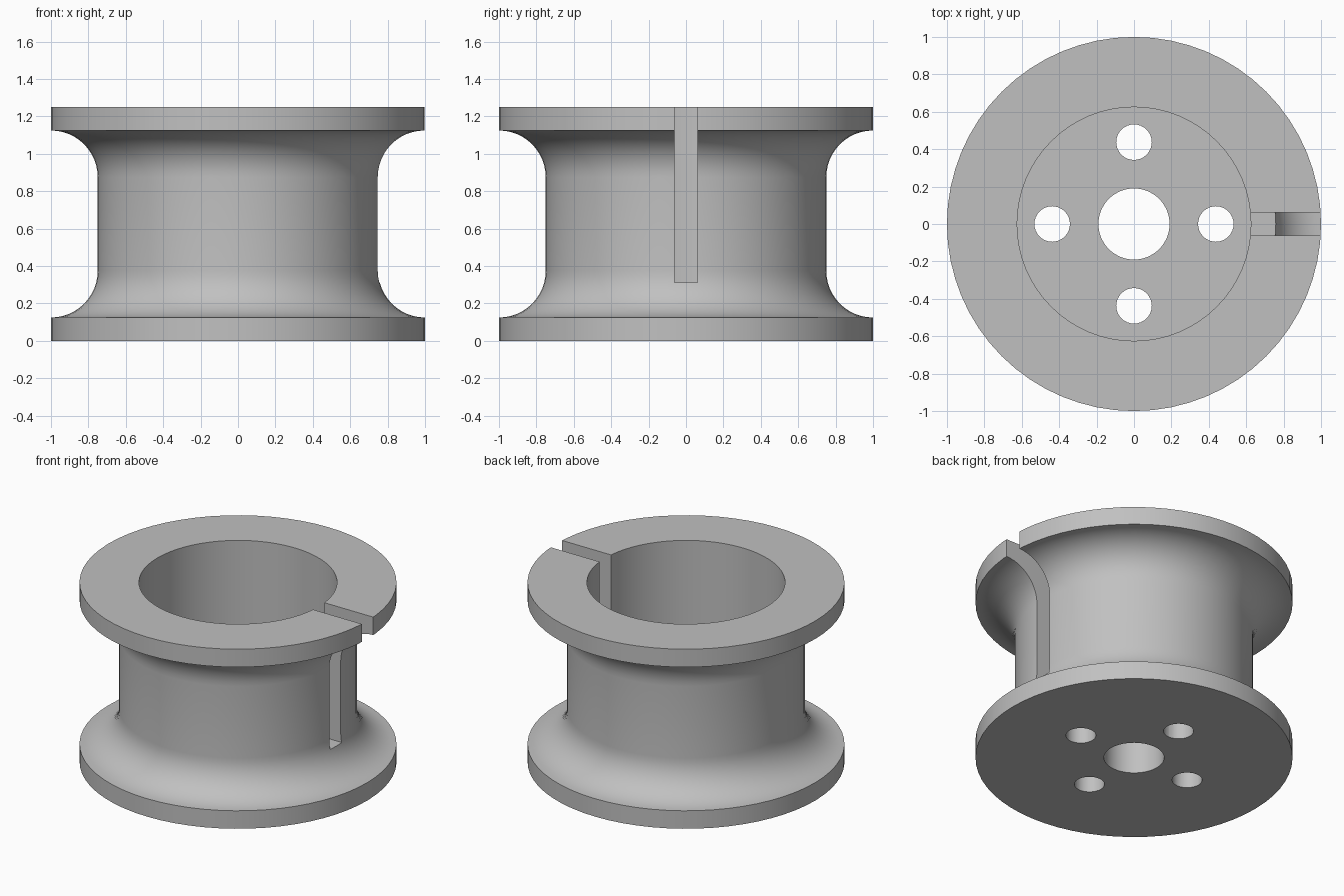
import bpy, bmesh, math
from mathutils import Matrix

cube = bpy.data.objects.get("Cube")
if cube:
    bpy.data.objects.remove(cube, do_unlink=True)

SEGMENTS = 64
HEIGHT, RIM, FILLET, FLOOR = 1.25, 0.125, 0.25, 0.25
OUTER, BORE, HUB_HOLE = 1.0, 0.625, 0.19

grey = bpy.data.materials.new("plain grey")
grey.use_nodes = True
colour = (0.53, 0.53, 0.53, 1)
grey.diffuse_color = colour
grey.node_tree.nodes["Principled BSDF"].inputs["Base Color"].default_value = colour


def make_object(name, bm):
    bmesh.ops.recalc_face_normals(bm, faces=bm.faces)
    mesh = bpy.data.meshes.new(name)
    bm.to_mesh(mesh)
    bm.free()
    mesh.materials.append(grey)
    obj = bpy.data.objects.new(name, mesh)
    bpy.context.collection.objects.link(obj)
    return obj


def lathe(name, profile):
    """Closed (radius, z) outline turned around the z axis."""
    bm = bmesh.new()
    verts = [bm.verts.new((r, 0, z)) for r, z in profile]
    edges = [bm.edges.new((v, verts[i - 1])) for i, v in enumerate(verts)]
    bmesh.ops.spin(bm, geom=verts + edges, cent=(0, 0, 0), axis=(0, 0, 1),
                   angle=math.tau, steps=SEGMENTS, use_merge=True)
    bmesh.ops.remove_doubles(bm, verts=bm.verts, dist=1e-5)
    return make_object(name, bm)


def cut(target, cutter):
    """Subtract the cutter and throw it away."""
    cutter.hide_render = True
    mod = target.modifiers.new("cut", "BOOLEAN")
    mod.operation, mod.solver, mod.object = "DIFFERENCE", "EXACT", cutter
    bpy.context.view_layer.objects.active = target
    bpy.ops.object.modifier_apply(modifier=mod.name)
    bpy.data.objects.remove(cutter, do_unlink=True)


# Spool body: two rims blended into the barrel by quarter-round fillets
STEPS = 12
lower = [(OUTER - FILLET * math.sin(a), RIM + FILLET * (1 - math.cos(a)))
         for a in (math.pi / 2 * i / STEPS for i in range(STEPS + 1))]
upper = [(r, HEIGHT - z) for r, z in reversed(lower)]
profile = [(HUB_HOLE, 0), (OUTER, 0)] + lower + upper
profile += [(OUTER, HEIGHT), (BORE, HEIGHT), (BORE, FLOOR), (HUB_HOLE, FLOOR)]
spool = lathe("spool", profile)

# Four bolt holes through the floor
for i in range(4):
    bm = bmesh.new()
    a = i * math.pi / 2
    place = Matrix.Translation((0.4375 * math.cos(a), 0.4375 * math.sin(a), 0.1))
    bmesh.ops.create_cone(bm, cap_ends=True, segments=32, radius1=0.095,
                          radius2=0.095, depth=0.6, matrix=place)
    cut(spool, make_object("bolt_hole_cutter", bm))

# Slot through the wall and upper rim on the left side
bm = bmesh.new()
bottom, top = 0.3125, 1.5
place = Matrix.Translation((0.8, 0, (bottom + top) / 2)) @ Matrix.Diagonal((0.8, 0.125, top - bottom, 1))
bmesh.ops.create_cube(bm, size=1, matrix=place)
cut(spool, make_object("slot_cutter", bm))

# Smooth curved walls, crisp rims
bpy.ops.object.select_all(action="DESELECT")
spool.select_set(True)
bpy.context.view_layer.objects.active = spool
bpy.ops.object.shade_smooth_by_angle(angle=math.radians(30))
